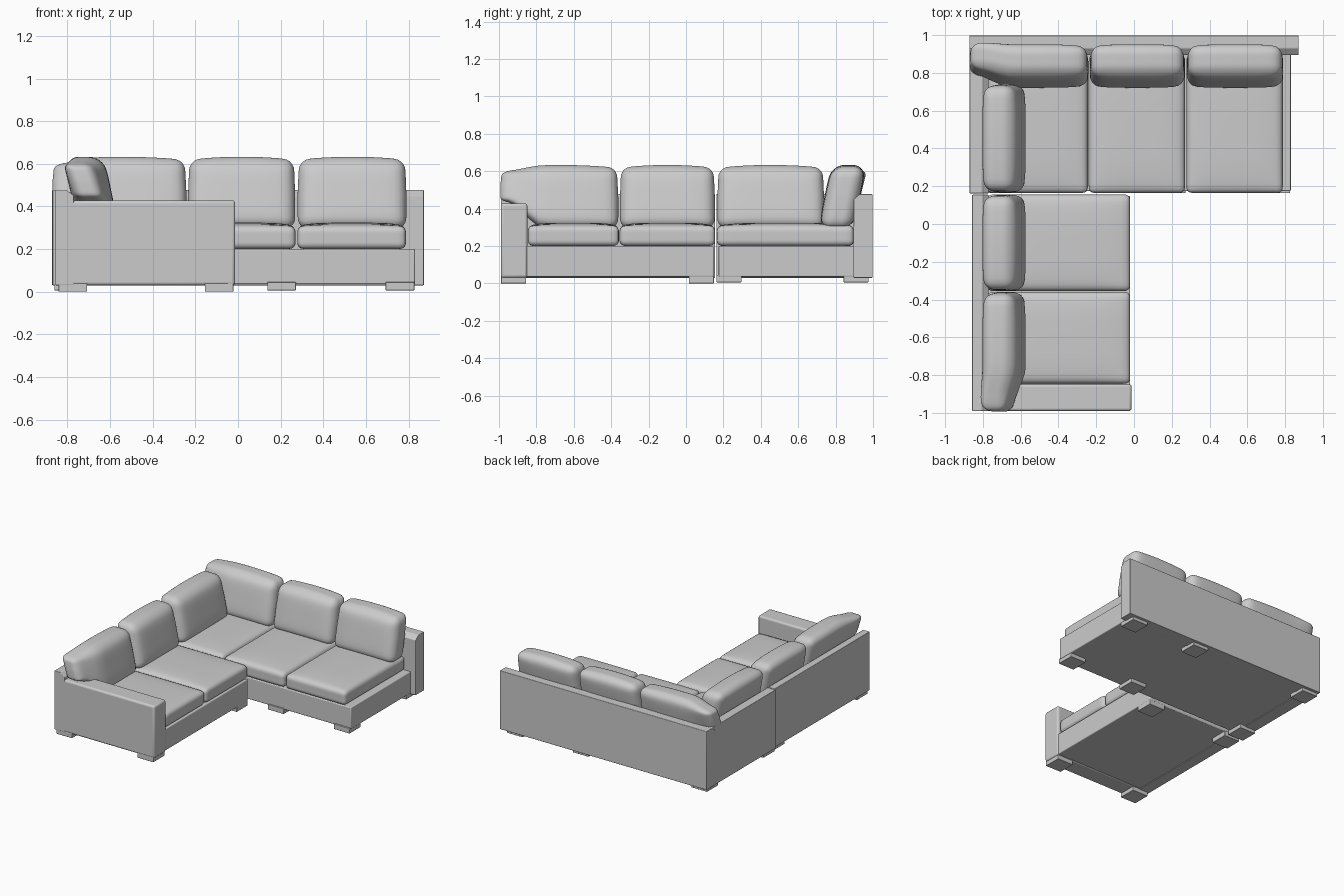
import bpy, bmesh, math
from mathutils import Vector

if "Cube" in bpy.data.objects:
    bpy.data.objects.remove(bpy.data.objects["Cube"])


def finish(name, bm, angle=35, bevel=0.0):
    bmesh.ops.recalc_face_normals(bm, faces=bm.faces)
    me = bpy.data.meshes.new(name)
    bm.to_mesh(me)
    bm.free()
    ob = bpy.data.objects.new(name, me)
    bpy.context.collection.objects.link(ob)
    if bevel:
        m = ob.modifiers.new("soft_edges", 'BEVEL')
        m.width = bevel
        m.segments = 3
    bpy.ops.object.select_all(action='DESELECT')
    ob.select_set(True)
    bpy.context.view_layer.objects.active = ob
    bpy.ops.object.shade_smooth_by_angle(angle=math.radians(angle))
    return ob


def box(name, x, y, z, bevel=0.006):
    bm = bmesh.new()
    bmesh.ops.create_cube(bm, size=1)
    for v in bm.verts:
        v.co = Vector([(r[0] + r[1]) / 2 + c * (r[1] - r[0])
                       for c, r in zip(v.co, (x, y, z))])
    return finish(name, bm, bevel=bevel)


def back_panel(name, x0, x1, front, rear, turned=False):
    """Panel with a chamfered inner top edge; turned puts its rear towards -x."""
    prof = [(front, .03), (rear, .03), (rear, .477), (front + .035, .477), (front, .45)]
    bm = bmesh.new()
    f = bm.faces.new([bm.verts.new((x0, y, z)) for y, z in prof])
    ext = bmesh.ops.extrude_face_region(bm, geom=[f])['geom']
    for v in ext:
        if isinstance(v, bmesh.types.BMVert):
            v.co.x = x1
    ob = finish(name, bm, bevel=.004)
    if turned:
        ob.rotation_euler.z = math.pi / 2
    return ob


def pillow_mesh(half, radius):
    """Rounded box with points gathered near its edges."""
    bm = bmesh.new()
    bmesh.ops.create_cube(bm, size=2)
    bmesh.ops.subdivide_edges(bm, edges=bm.edges[:], cuts=17, use_grid_fill=True)
    for v in bm.verts:
        p = Vector([math.sin(c * math.pi / 2) * h for c, h in zip(v.co, half)])
        q = Vector([max(-(h - radius), min(h - radius, c)) for c, h in zip(p, half)])
        d = p - q
        if d.length > 1e-9:
            v.co = q + d.normalized() * max(abs(c) for c in d)
    return bm


def seat(name, x, y):
    half = ((x[1] - x[0]) / 2 - .002, (y[1] - y[0]) / 2 - .002, .054)
    bm = pillow_mesh(half, .03)
    for v in bm.verts:
        u, w = v.co.x / half[0], v.co.y / half[1]
        if v.co.z > 0:
            v.co.z += .016 * (1 - u ** 4) * (1 - w ** 4) * v.co.z / half[2]
    ob = finish(name, bm, 60)
    ob.location = ((x[0] + x[1]) / 2, (y[0] + y[1]) / 2, .254)


def back_cushion(name, x0, x1, depth, turned=False, bent=False):
    half = ((x1 - x0) / 2 - .002, .078, .165)
    bm = pillow_mesh(half, .052)
    for v in bm.verts:
        u, t, h = [c / k for c, k in zip(v.co, half)]
        # puffed faces, crowned top, backward lean
        v.co.y += .018 * t * (1 - u ** 4) * (1 - h ** 4)
        v.co.z += .014 * max(h, 0) * (1 - u * u) - .006 * max(h, 0)
        v.co.x *= 1 - .025 * max(h, 0)
        v.co.y += .034 * h
        # outer end lifts over the frame and wraps backwards
        if bent:
            s = max(0, min(1, (-u - .25) / .65))
            s = s * s * (3 - 2 * s)
            v.co.z += s * (.14 * (1 - h) / 2 - .02 * (1 + h) / 2)
            v.co.y = v.co.y * (1 - .18 * s) + .035 * s
    ob = finish(name, bm, 60)
    m = (x0 + x1) / 2
    if turned:
        ob.rotation_euler.z = math.pi / 2
        ob.location = (-depth, m, .46)
    else:
        ob.location = (m, depth, .46)


# rear section frame
box("rear_base", (-.86, .83), (.175, .97), (.035, .2))
back_panel("rear_back_panel", -.872, .872, .895, .998)
back_panel("corner_side_panel", .162, .93, .77, .87, True)

# left section frame
box("left_base", (-.84, -.02), (-.97, .148), (.035, .2))
back_panel("left_back_panel", -.99, .155, .77, .857, True)
box("front_arm", (-.85, -.013), (-.99, -.848), (.03, .428), .014)

# seat cushions
for i, (a, b) in enumerate(((-.78, -.242), (-.242, .272), (.276, .79))):
    seat(f"rear_seat_{i + 1}", (a, b), (.162, .9))
for i, (a, b) in enumerate(((-.357, .158), (-.848, -.357))):
    seat(f"left_seat_{i + 1}", (-.78, -.018), (a, b))

# back cushions
back_cushion("rear_cushion_corner", -.872, -.24, .836, bent=True)
back_cushion("rear_cushion_middle", -.236, .27, .836)
back_cushion("rear_cushion_end", .278, .792, .836)
back_cushion("left_cushion_corner", .166, .74, .688, True)
back_cushion("left_cushion_middle", -.355, .156, .688, True)
back_cushion("left_cushion_front", -.995, -.36, .688, True, True)

# block feet
for x in (-.795, .205, .76):
    for y in (.23, .91):
        box("rear_foot", (x - .067, x + .067), (y - .067, y + .067), (.006, .045), .003)
for x in (-.775, -.088):
    for y in (-.922, .082):
        box("left_foot", (x - .067, x + .067), (y - .067, y + .067), (0, .04), .003)
